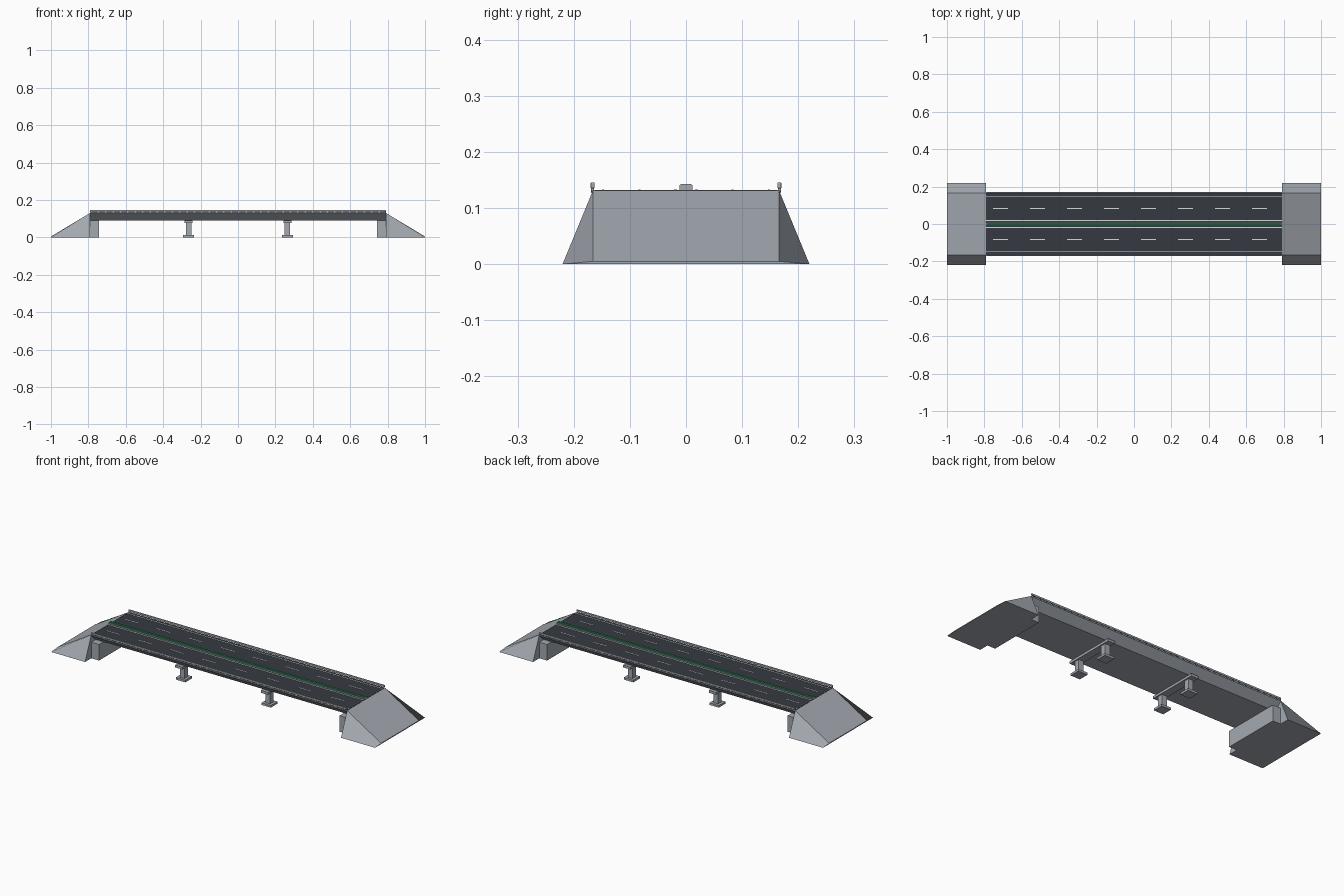
import bpy, bmesh

if "Cube" in bpy.data.objects:
    bpy.data.objects.remove(bpy.data.objects["Cube"], do_unlink=True)


def material(name, rgb):
    m = bpy.data.materials.new(name)
    m.use_nodes = True
    m.diffuse_color = (*rgb, 1)
    m.node_tree.nodes["Principled BSDF"].inputs["Base Color"].default_value = (*rgb, 1)
    return m


concrete = material("concrete grey", (0.37, 0.40, 0.44))
asphalt = material("asphalt dark grey", (0.036, 0.041, 0.052))
paint = material("line white", (0.68, 0.70, 0.72))
green = material("hedge green", (0.02, 0.21, 0.075))


def finish(name, bm, mat):
    bmesh.ops.recalc_face_normals(bm, faces=bm.faces)
    mesh = bpy.data.meshes.new(name)
    bm.to_mesh(mesh)
    bm.free()
    mesh.materials.append(mat)
    ob = bpy.data.objects.new(name, mesh)
    bpy.context.collection.objects.link(ob)
    return ob


def add_box(bm, x0, x1, y0, y1, z0, z1):
    verts = bmesh.ops.create_cube(bm, size=1)["verts"]
    for v in verts:
        v.co.x = x1 if v.co.x > 0 else x0
        v.co.y = y1 if v.co.y > 0 else y0
        v.co.z = z1 if v.co.z > 0 else z0


def boxes(name, mat, spans):
    bm = bmesh.new()
    for s in spans:
        add_box(bm, *s)
    return finish(name, bm, mat)


def prism(name, mat, profile, x0, x1):
    """Extrude a (y, z) profile along x."""
    bm = bmesh.new()
    face = bm.faces.new([bm.verts.new((x0, y, z)) for y, z in profile])
    ext = bmesh.ops.extrude_face_region(bm, geom=[face])["geom"]
    bmesh.ops.translate(bm, vec=(x1 - x0, 0, 0),
                        verts=[g for g in ext if isinstance(g, bmesh.types.BMVert)])
    return finish(name, bm, mat)


L = 0.79      # half length of the deck
TOP = 0.131   # road level
W = 0.168     # half width of the deck
sides = (("right", -1), ("left", 1))

# Deck with undersides sloping inwards
prism("deck", concrete, [(-W, TOP), (-W, 0.127), (-0.125, 0.089),
                         (0.125, 0.089), (W, 0.127), (W, TOP)], -L, L)
boxes("road_surface", asphalt, [(-L, L, -0.163, 0.163, TOP, TOP + 0.001)])

# Painted lines
z0, z1 = TOP + 0.0005, TOP + 0.0018
for name, y, w in (("edge_lines", 0.148, 0.002), ("inner_lines", 0.0185, 0.0025)):
    boxes(name, paint, [(-L, L, s * y - w, s * y + w, z0, z1) for s in (-1, 1)])
boxes("lane_dashes", paint, [(-0.755 + 0.198 * i, -0.675 + 0.198 * i,
                              s * 0.083 - 0.002, s * 0.083 + 0.002, z0, z1)
                             for i in range(8) for s in (-1, 1)])

# Median: planted strip between two low kerbs, closed at the ends
prism("median_hedge", green, [(-0.0085, TOP), (-0.0085, 0.140), (-0.006, 0.1425),
                              (0.006, 0.1425), (0.0085, 0.140), (0.0085, TOP)],
      -L + 0.003, L - 0.003)
boxes("median_kerbs", concrete,
      [(-L, L, s * 0.010 - 0.0015, s * 0.010 + 0.0015, TOP, 0.138) for s in (-1, 1)])
for name, s in sides:
    prism(name + "_median_end", concrete,
          [(-0.0115, TOP), (-0.0115, 0.141), (-0.007, 0.143),
           (0.007, 0.143), (0.0115, 0.141), (0.0115, TOP)], s * (L - 0.003), s * L)

# Guard rails: a bevelled beam on short posts
for tag, s in (("front", -1), ("back", 1)):
    y = s * 0.1665
    beam = boxes(tag + "_rail", concrete, [(-L, L, y - 0.0035, y + 0.0035, 0.135, 0.1455)])
    bevel = beam.modifiers.new("bevel", "BEVEL")
    bevel.width = 0.0015
    bevel.segments = 2
    boxes(tag + "_rail_posts", concrete,
          [(-L + 0.0395 * i, -L + 0.0395 * i + 0.008, y - 0.0025, y + 0.0025, 0.128, 0.137)
           for i in range(40)])

# Ramped embankments with splayed sides, and abutments under the deck ends
for name, s in sides:
    bm = bmesh.new()
    x, e = s * L, s * 1.0
    crest = [bm.verts.new((x, y, TOP)) for y in (-0.166, 0.166)]
    toe = [bm.verts.new((e, y, 0.005)) for y in (-0.166, 0.166)]
    base_in = [bm.verts.new((x, y, 0)) for y in (-0.22, 0.22)]
    base_out = [bm.verts.new((e, y, 0)) for y in (-0.22, 0.22)]
    bm.faces.new((crest[0], crest[1], toe[1], toe[0]))
    bm.faces.new((toe[0], toe[1], base_out[1], base_out[0]))
    bm.faces.new((base_in[0], base_in[1], base_out[1], base_out[0]))
    bm.faces.new((crest[0], crest[1], base_in[1], base_in[0]))
    for i in (0, 1):
        bm.faces.new((crest[i], toe[i], base_out[i], base_in[i]))
    finish(name + "_embankment", bm, concrete)
    xs = sorted((s * 0.742, x))
    boxes(name + "_abutment", concrete, [(*xs, -0.165, 0.165, 0, 0.0895)])

# Piers: cross beam, two columns and square footings
for name, s in sides:
    x = s * 0.264
    boxes(name + "_pier_beam", concrete, [(x - 0.022, x + 0.022, -0.145, 0.145, 0.076, 0.0895)])
    boxes(name + "_pier_columns", concrete,
          [(x - 0.015, x + 0.015, t * 0.1 - 0.015, t * 0.1 + 0.015, 0.01, 0.078)
           for t in (-1, 1)])
    boxes(name + "_pier_footings", concrete,
          [(x - 0.029, x + 0.029, t * 0.1 - 0.029, t * 0.1 + 0.029, 0, 0.012)
           for t in (-1, 1)])
